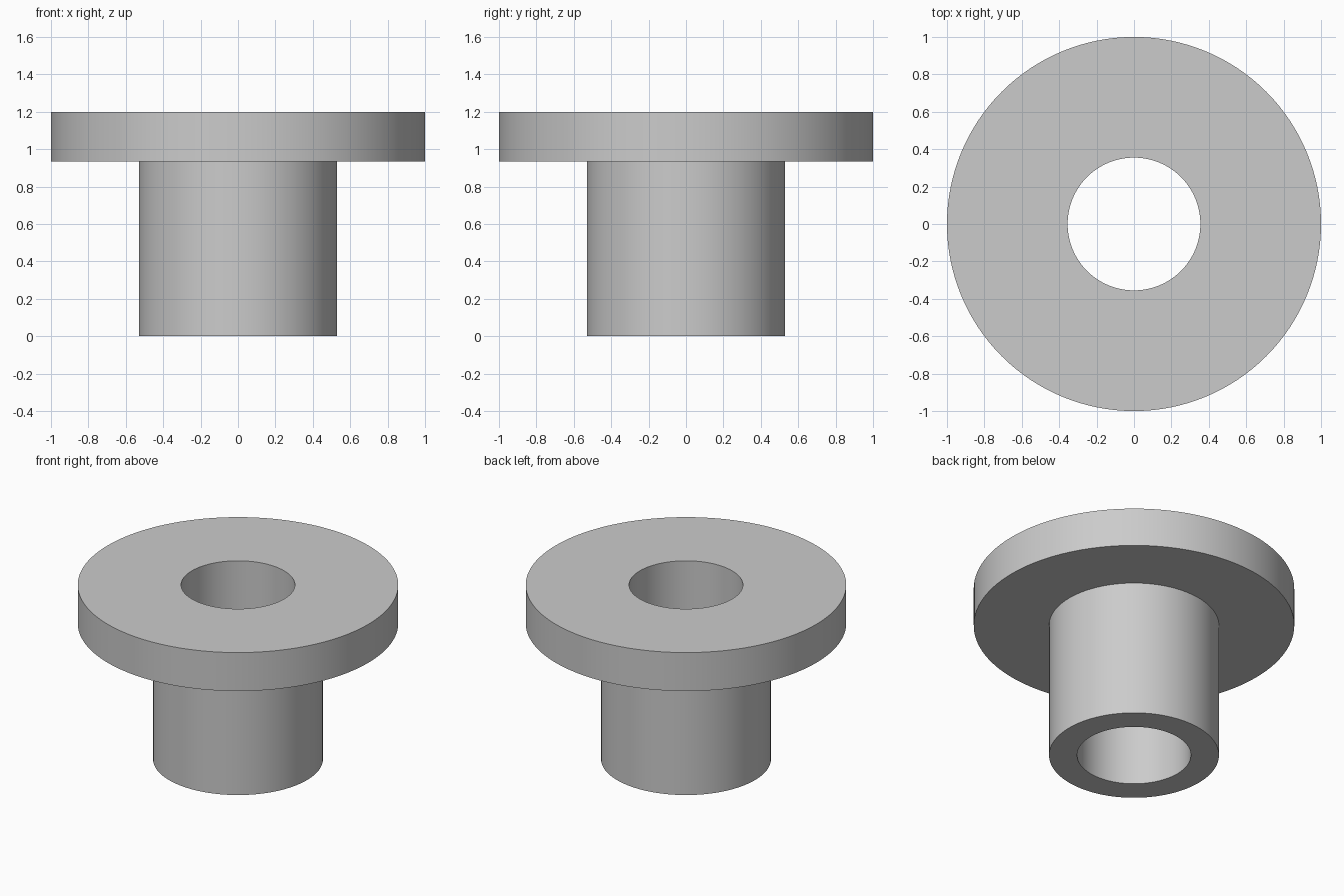
import bpy
import bmesh
from math import radians, tau
from mathutils import Matrix

cube = bpy.data.objects.get("Cube")
if cube:
    bpy.data.objects.remove(cube, do_unlink=True)

SEGMENTS = 128
BORE, SLEEVE, FLANGE = 0.355, 0.53, 1.0
SHOULDER, TOP = 0.935, 1.2

# Plain grey material
grey = bpy.data.materials.new("light grey")
grey.use_nodes = True
colour = (0.6, 0.6, 0.6, 1)
grey.diffuse_color = colour
grey.node_tree.nodes["Principled BSDF"].inputs["Base Color"].default_value = colour

# Closed half-section (radius, height) of the bushing, counter-clockwise
section = [(BORE, 0), (SLEEVE, 0), (SLEEVE, SHOULDER),
           (FLANGE, SHOULDER), (FLANGE, TOP), (BORE, TOP)]

# Revolve the section around the vertical axis
bm = bmesh.new()
rings = []
for i in range(SEGMENTS):
    turn = Matrix.Rotation(tau * i / SEGMENTS, 3, "Z")
    rings.append([bm.verts.new(turn @ Matrix.Identity(3) @ bm_point)
                  for bm_point in (Matrix.Translation((r, 0, z)).translation
                                   for r, z in section)])
for i, ring in enumerate(rings):
    following = rings[(i + 1) % SEGMENTS]
    for j in range(len(section)):
        k = (j + 1) % len(section)
        bm.faces.new((ring[j], following[j], following[k], ring[k]))
bmesh.ops.recalc_face_normals(bm, faces=bm.faces)

mesh = bpy.data.meshes.new("flanged_bushing")
bm.to_mesh(mesh)
bm.free()
mesh.materials.append(grey)
bushing = bpy.data.objects.new("flanged_bushing", mesh)
bpy.context.collection.objects.link(bushing)

# Smooth round walls with crisp rims
bpy.ops.object.select_all(action="DESELECT")
bushing.select_set(True)
bpy.context.view_layer.objects.active = bushing
bpy.ops.object.shade_smooth_by_angle(angle=radians(30))
